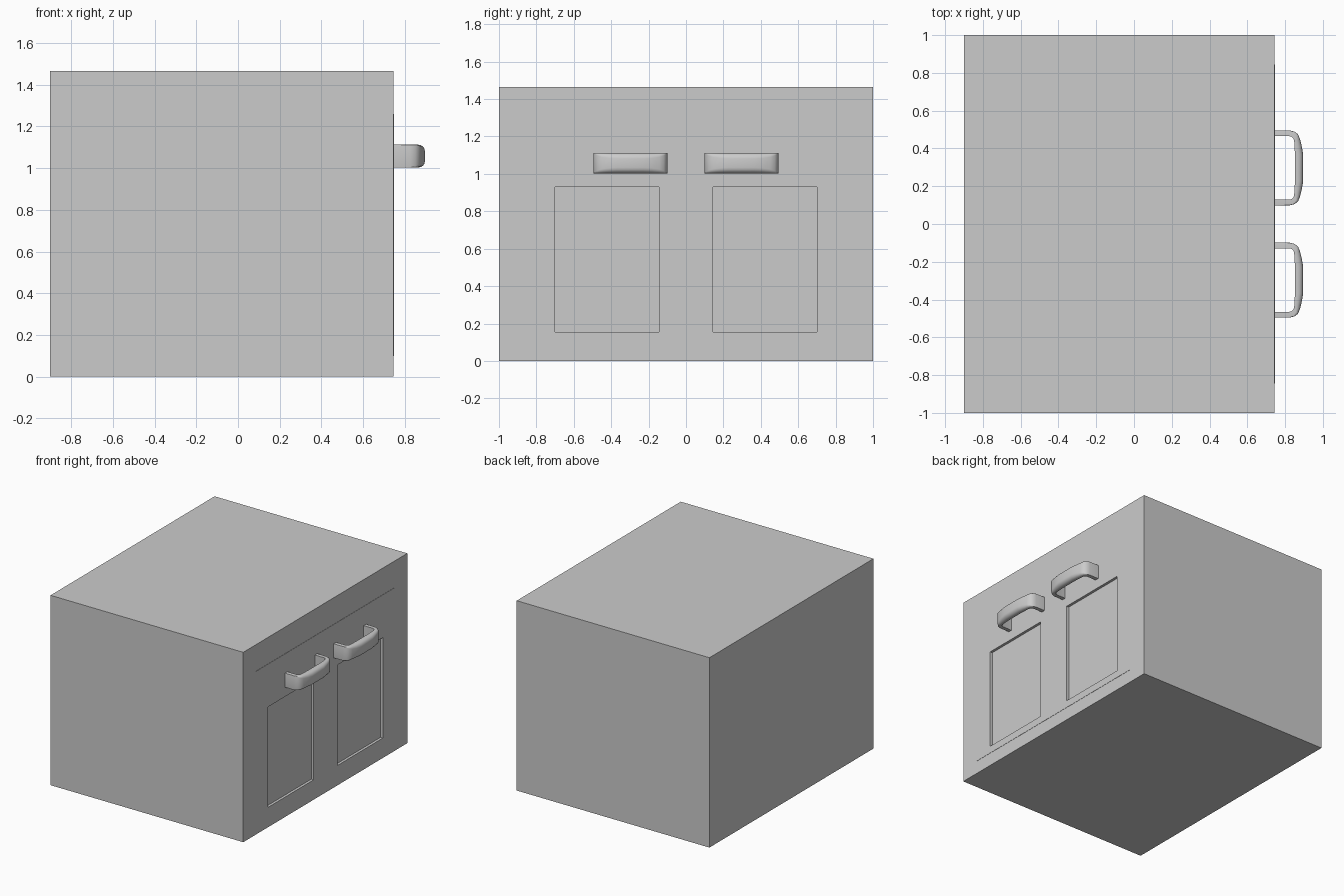
import bpy, bmesh, math
from mathutils import Vector

if "Cube" in bpy.data.objects:
    bpy.data.objects.remove(bpy.data.objects["Cube"])

X0, X1, TOP = -0.90, 0.745, 1.465


def finish(bm, name):
    bmesh.ops.recalc_face_normals(bm, faces=bm.faces)
    me = bpy.data.meshes.new(name)
    bm.to_mesh(me)
    bm.free()
    ob = bpy.data.objects.new(name, me)
    bpy.context.collection.objects.link(ob)
    return ob


def front_faces(bm, test):
    out = []
    for f in bm.faces:
        c = f.calc_center_median()
        if f.normal.x > 0.9 and c.x > X1 - 0.01 and test(abs(c.y), c.z):
            out.append(f)
    return out


def push(bm, faces, dx):
    r = bmesh.ops.extrude_face_region(bm, geom=faces)
    vs = [v for v in r["geom"] if isinstance(v, bmesh.types.BMVert)]
    bmesh.ops.translate(bm, vec=(dx, 0, 0), verts=vs)
    bmesh.ops.delete(bm, geom=[f for f in faces if f.is_valid], context='FACES_ONLY')
    bm.normal_update()


# cabinet body: box with a slightly raised front frame and two sunken door panels
bm = bmesh.new()
bmesh.ops.create_cube(bm, size=1)
for v in bm.verts:
    v.co = Vector((X1 if v.co.x > 0 else X0, v.co.y * 2, (v.co.z + 0.5) * TOP))
bm.normal_update()
cuts = [((0, y, 0), (0, 1, 0)) for y in (-0.845, -0.70, -0.145, 0.145, 0.70, 0.845)]
cuts += [((0, 0, z), (0, 0, 1)) for z in (0.10, 0.155, 0.93, 1.26)]
for co, no in cuts:
    fs = front_faces(bm, lambda y, z: True)
    geom = set(fs)
    for f in fs:
        geom.update(f.edges)
        geom.update(f.verts)
    bmesh.ops.bisect_plane(bm, geom=list(geom), plane_co=co, plane_no=no)
    bm.normal_update()
push(bm, front_faces(bm, lambda y, z: y < 0.845 and 0.10 < z < 1.26), 0.002)
push(bm, front_faces(bm, lambda y, z: 0.145 < y < 0.70 and 0.155 < z < 0.93), -0.02)
finish(bm, "cabinet_body")


# pull handles: stations of (outer x, outer y, inner x, inner y, corner radius)
half = [(0.740, 0.198, 0.740, 0.168, 0.000), (0.825, 0.198, 0.822, 0.168, 0.001),
        (0.850, 0.192, 0.835, 0.165, 0.006), (0.868, 0.178, 0.844, 0.156, 0.014),
        (0.878, 0.155, 0.848, 0.143, 0.022), (0.888, 0.115, 0.850, 0.110, 0.028),
        (0.896, 0.070, 0.852, 0.070, 0.031)]
stations = half + [(a, -b, c, -d, r) for a, b, c, d, r in reversed(half)]
Z0, Z1 = 1.003, 1.112


def handle(name, cy):
    bm = bmesh.new()
    rings = []
    for ox, oy, ix, iy, r in stations:
        o, i = Vector((ox, cy + oy, 0)), Vector((ix, cy + iy, 0))
        d = (i - o).normalized()
        pts = [i + Vector((0, 0, Z1)), ]
        for k in range(5):
            a = math.radians(90 * k / 4)
            pts.append(o + d * r * (1 - math.sin(a)) + Vector((0, 0, Z1 - r * (1 - math.cos(a)))))
        pts += [Vector((p.x, p.y, Z0 + Z1 - p.z)) for p in reversed(pts)]
        rings.append([bm.verts.new(p) for p in pts])
    n = len(rings[0])
    for a, b in zip(rings, rings[1:]):
        for k in range(n):
            bm.faces.new((a[k], a[(k + 1) % n], b[(k + 1) % n], b[k]))
    for cap in (rings[0], rings[-1]):
        bm.faces.new(cap)
    ob = finish(bm, name)
    bpy.ops.object.select_all(action='DESELECT')
    ob.select_set(True)
    bpy.context.view_layer.objects.active = ob
    bpy.ops.object.shade_smooth_by_angle(angle=math.radians(35))


handle("left_handle", -0.297)
handle("right_handle", 0.297)
